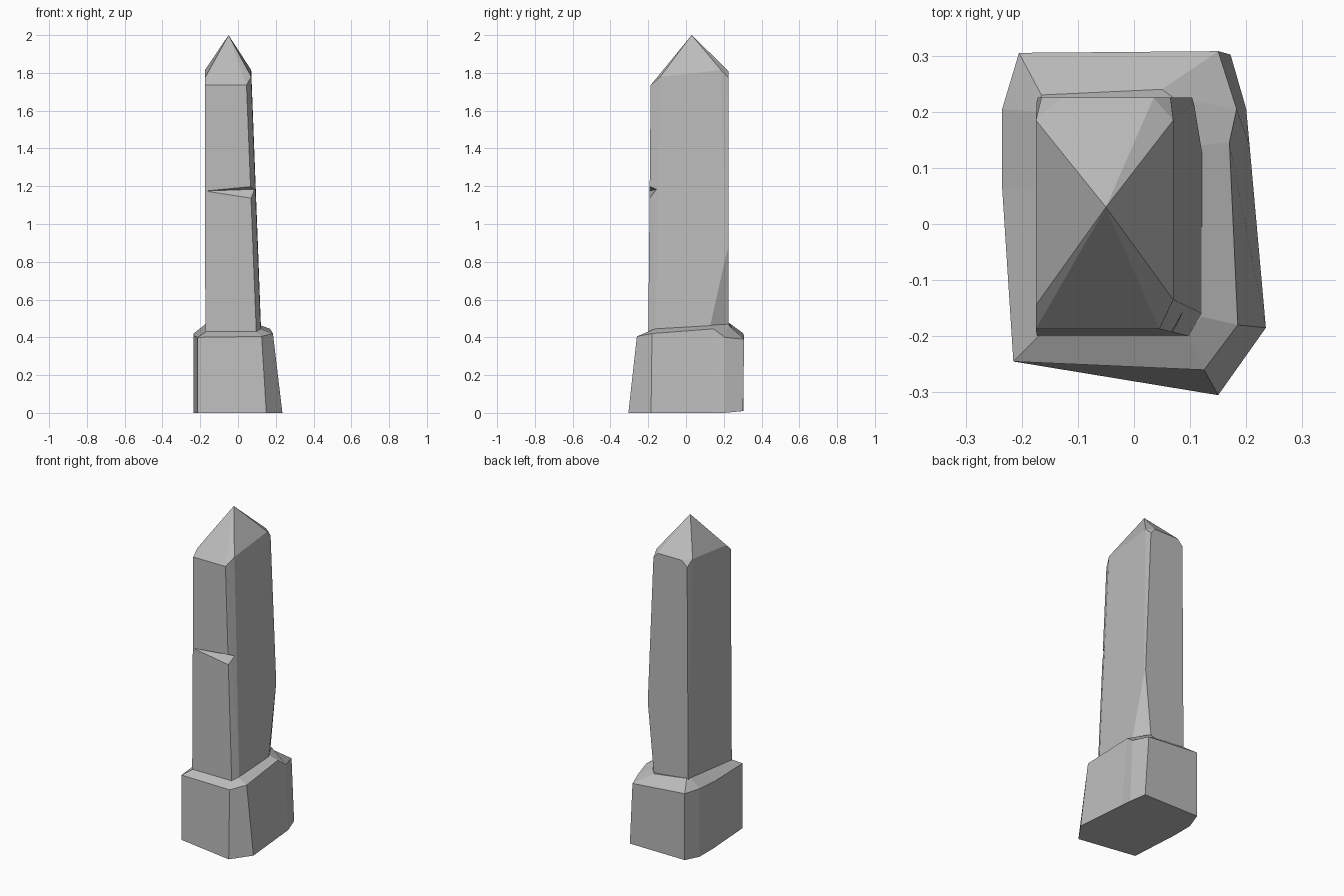
import bpy
import bmesh
from mathutils import Vector

default_cube = bpy.data.objects.get("Cube")
if default_cube:
    bpy.data.objects.remove(default_cube, do_unlink=True)

# Single weathered stone colour
STONE_COLOUR = (0.5, 0.5, 0.5, 1.0)
stone = bpy.data.materials.new("grey stone")
stone.use_nodes = True
stone.diffuse_color = STONE_COLOUR
stone.node_tree.nodes["Principled BSDF"].inputs["Base Color"].default_value = STONE_COLOUR


def finish(name, bm):
    """Turn a bmesh into a flat shaded stone object."""
    bmesh.ops.recalc_face_normals(bm, faces=bm.faces)
    mesh = bpy.data.meshes.new(name)
    bm.to_mesh(mesh)
    bm.free()
    mesh.materials.append(stone)
    obj = bpy.data.objects.new(name, mesh)
    bpy.context.scene.collection.objects.link(obj)
    return obj


def hull(points):
    """Convex block around a handful of corner points."""
    bm = bmesh.new()
    for point in points:
        bm.verts.new(point)
    result = bmesh.ops.convex_hull(bm, input=bm.verts)
    unused = [g for g in result["geom_interior"] if isinstance(g, bmesh.types.BMVert)]
    bmesh.ops.delete(bm, geom=unused, context="VERTS")
    bmesh.ops.dissolve_limit(bm, angle_limit=0.02, verts=bm.verts, edges=bm.edges)
    return bm


def loft(rings):
    """Stack of rings joined by quads, closed at both ends."""
    bm = bmesh.new()
    loops = [[bm.verts.new(point) for point in ring] for ring in rings]
    count = len(loops[0])
    for lower, upper in zip(loops, loops[1:]):
        for i in range(count):
            j = (i + 1) % count
            bm.faces.new((lower[i], lower[j], upper[j], upper[i]))
    bm.faces.new(loops[0][::-1])
    bm.faces.new(loops[-1])
    return bm


# Plinth: ground outline, worn shoulder edge and the seat around the shaft
ground_outline = [
    (-.215, -.245, 0), (.15, -.305, 0), (.235, -.185, 0),
    (.206, .14, 0), (.2, .205, 0), (.172, .302, .01),
    (-.205, .305, .01), (-.235, .205, 0), (-.235, .065, 0)]
shoulder_edge = [
    (-.215, -.245, .4), (.125, -.26, .405), (.185, -.18, .42),
    (.17, .145, .445), (.183, .205, .4), (.15, .308, .39),
    (-.205, .305, .42), (-.235, .205, .42), (-.235, .065, .41)]
shaft_seat = [
    (-.17, -.2, .43), (.095, -.2, .43), (.12, -.165, .445),
    (.115, .14, .465), (.07, .225, .47), (.05, .24, .45),
    (-.165, .23, .475), (-.173, .2, .47), (-.173, .06, .455)]
finish("plinth", loft([ground_outline, shoulder_edge, shaft_seat]))

# Shaft with its pointed cap: foot, front lip, cap corners and tip
FOOT = 0.4
foot = [(x, y, FOOT) for x, y in (
    (-.173, -.2), (.098, -.2), (.122, -.16), (.124, .225), (-.173, .225))]
front_lip = [(-.175, -.187, 1.735), (.045, -.187, 1.735)]
cap_corners = [
    (-.175, -.145, 1.775), (.07, -.135, 1.78),
    (-.175, .185, 1.815), (.07, .185, 1.815)]
back_lip = [
    (-.13, .225, 1.81), (.035, .225, 1.81),
    (-.165, .225, 1.775), (.065, .225, 1.775)]
tip = (-.05, .03, 2)
shaft_mesh = hull(foot + front_lip + cap_corners + back_lip + [tip])

# Chipped lower back corner, sliced off by one plane
chip_top = Vector((.105, .225, .89))
chip_side = Vector((.115, .14, .47))
chip_back = Vector((.065, .225, .47))
chip_normal = (chip_side - chip_top).cross(chip_back - chip_top).normalized()
if chip_normal.x + chip_normal.y < 0:
    chip_normal.negate()
cut = bmesh.ops.bisect_plane(
    shaft_mesh, geom=shaft_mesh.verts[:] + shaft_mesh.edges[:] + shaft_mesh.faces[:],
    plane_co=chip_top, plane_no=chip_normal, clear_outer=True)
rim = [g for g in cut["geom_cut"] if isinstance(g, bmesh.types.BMEdge)]
bmesh.ops.holes_fill(shaft_mesh, edges=rim)
shaft = finish("shaft", shaft_mesh)

# Wedge shaped crack across the front of the shaft
crack_cutter = finish("crack_cutter", hull([
    (-.165, -.191, 1.175), (.13, -.25, 1.23), (.13, -.25, 1.05), (.12, -.152, 1.185)]))
crack_cutter.hide_render = True
crack = shaft.modifiers.new("crack", "BOOLEAN")
crack.operation = "DIFFERENCE"
crack.solver = "EXACT"
crack.object = crack_cutter
graph = bpy.context.evaluated_depsgraph_get()
cracked_mesh = bpy.data.meshes.new_from_object(shaft.evaluated_get(graph))
shaft.modifiers.clear()
shaft.data = cracked_mesh
bpy.data.objects.remove(crack_cutter, do_unlink=True)
